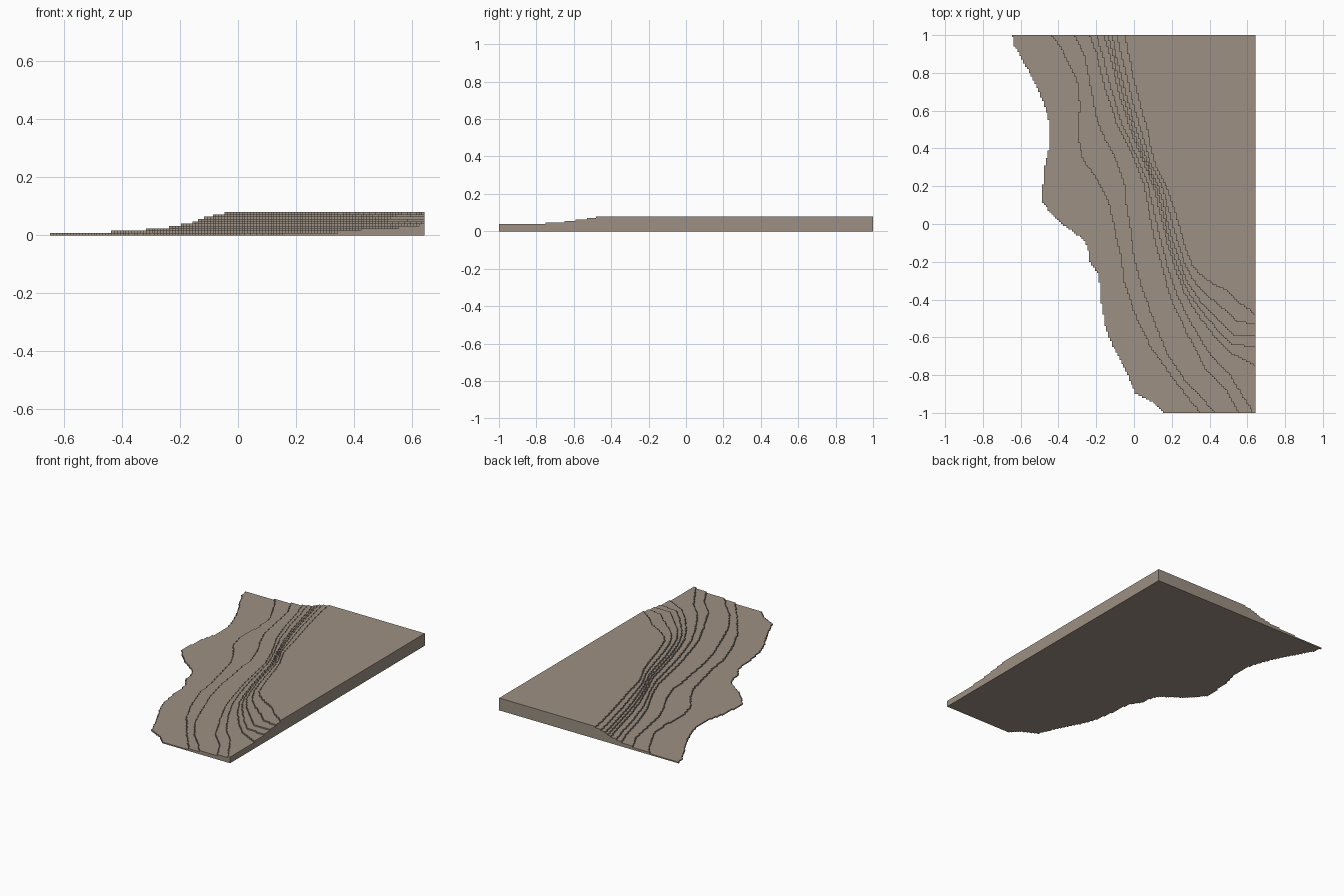
import bpy
import bmesh

default = bpy.data.objects.get("Cube")
if default:
    bpy.data.objects.remove(default, do_unlink=True)

LAYER_HEIGHT = 0.008
CELL = 0.01
EAST = 0.643

# One stone colour for the whole terrain
stone = bpy.data.materials.new("warm grey stone")
stone.use_nodes = True
colour = (0.335, 0.28, 0.225, 1)
stone.diffuse_color = colour
stone.node_tree.nodes["Principled BSDF"].inputs["Base Color"].default_value = colour

# Western edge lines of the terraces, running from back to front
shore = [(-.645, 1), (-.635, .95), (-.57, .83), (-.52, .74), (-.47, .62),
         (-.45, .54), (-.45, .4), (-.48, .28), (-.485, .11), (-.42, .04),
         (-.38, 0), (-.27, -.08), (-.245, -.12), (-.235, -.2), (-.185, -.27),
         (-.175, -.4), (-.15, -.55), (-.11, -.65), (-.06, -.74),
         (-.02, -.83), (.01, -.9), (.11, -.95), (.155, -1)]
low_bank = [(-.44, 1), (-.39, .94), (-.3, .75), (-.29, .62), (-.3, .46),
            (-.27, .34), (-.18, .21), (-.14, .13), (-.11, 0), (-.07, -.17),
            (-.05, -.32), (.01, -.49), (.08, -.64), (.23, -.85), (.35, -1)]
middle_bank = [(-.32, 1), (-.26, .89), (-.23, .72), (-.2, .56), (-.15, .44),
               (-.09, .33), (-.05, .2), (-.04, .08), (-.02, -.03), (0, -.18),
               (.04, -.34), (.1, -.5), (.17, -.68), (.27, -.83), (.43, -1)]
slope_foot = [(-.235, 1), (-.2, .9), (-.15, .7), (-.09, .52), (-.01, .37),
              (.05, .21), (.08, .06), (.11, -.09), (.15, -.24), (.2, -.41),
              (.28, -.58), (.38, -.77), (.48, -.87), (.555, -1)]
slope_crest = [(-.05, 1), (-.03, .89), (.02, .68), (.07, .49), (.11, .32),
               (.18, .18), (.22, .05), (.27, -.12), (.31, -.22), (.34, -.26),
               (.39, -.3), (.5, -.36), (.56, -.42), (EAST, -.48)]


def blend(line_a, line_b, amount, end):
    """Edge line part way between two others, finishing at a chosen point."""
    line = [(ax + (bx - ax) * amount, ay + (by - ay) * amount)
            for (ax, ay), (bx, by) in zip(line_a, line_b)]
    return [(line[0][0], 1)] + line[1:-1] + [end]


def edge_x(line, y):
    """Position of the edge line at a given y."""
    for (ax, ay), (bx, by) in zip(line, line[1:]):
        if ay >= y >= by:
            return ax + (bx - ax) * (ay - y) / (ay - by)
    return line[-1][0]


def stepped_outline(line):
    """Closed outline whose western edge follows the line in square cells."""
    end = line[-1][1]
    rows = round((1 - end) / CELL)
    outline = [(EAST, 1)]
    previous = None
    for row in range(rows):
        top = 1 - row * CELL
        steps = max(1, round((EAST - edge_x(line, top - CELL / 2)) / CELL))
        x = EAST - steps * CELL
        if x != previous:
            if previous is not None:
                outline.append((previous, top))
            outline.append((x, top))
            previous = x
    return outline + [(previous, end), (EAST, end)]


def add_terrace(name, line, level):
    """Flat slab with a stepped western edge."""
    bm = bmesh.new()
    base = level * LAYER_HEIGHT
    verts = [bm.verts.new((x, y, base)) for x, y in stepped_outline(line)]
    face = bm.faces.new(verts)
    raised = bmesh.ops.extrude_face_region(bm, geom=[face], use_keep_orig=True)
    moved = [g for g in raised["geom"] if isinstance(g, bmesh.types.BMVert)]
    bmesh.ops.translate(bm, verts=moved, vec=(0, 0, LAYER_HEIGHT))
    bmesh.ops.recalc_face_normals(bm, faces=bm.faces)
    mesh = bpy.data.meshes.new(name)
    bm.to_mesh(mesh)
    bm.free()
    mesh.materials.append(stone)
    bpy.context.collection.objects.link(bpy.data.objects.new(name, mesh))


# Intermediate terraces crowd together on the steep slope
slope = [(.19, (.63, -1)), (.41, (EAST, -.75)), (.51, (EAST, -.65)),
         (.62, (EAST, -.59)), (.78, (EAST, -.53))]
lines = [shore, low_bank, middle_bank, slope_foot]
lines += [blend(slope_foot, slope_crest, amount, end) for amount, end in slope]
lines.append(slope_crest)

names = ["shore_terrace", "low_bank_terrace", "middle_bank_terrace", "slope_foot_terrace"]
names += ["slope_terrace_" + word for word in ("first", "second", "third", "fourth", "fifth")]
names.append("plateau_terrace")

for level, (name, line) in enumerate(zip(names, lines)):
    add_terrace(name, line, level)
